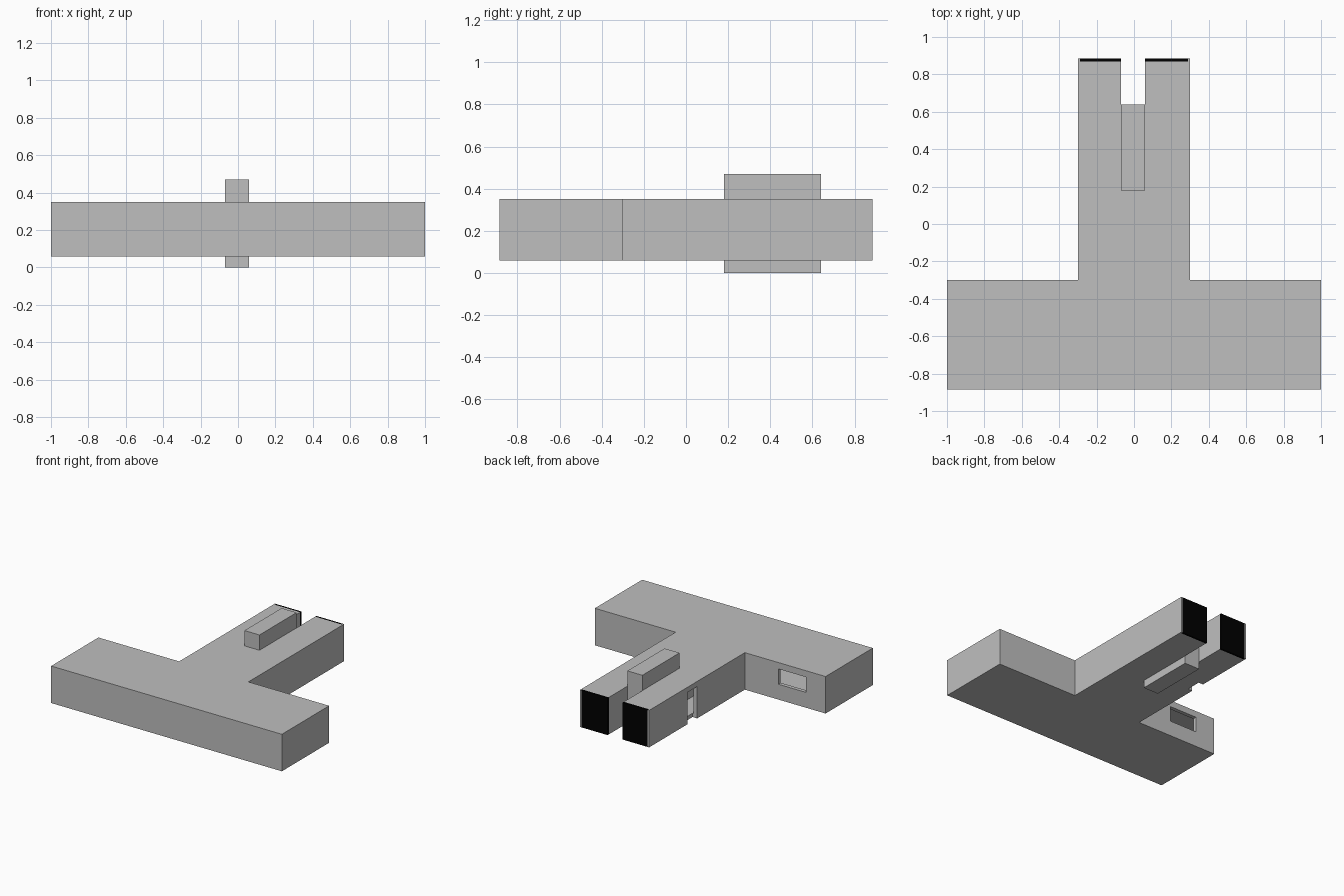
import bpy
import bmesh

if "Cube" in bpy.data.objects:
    bpy.data.objects.remove(bpy.data.objects["Cube"], do_unlink=True)


def material(name, value):
    mat = bpy.data.materials.new(name)
    mat.use_nodes = True
    colour = (value, value, value, 1)
    mat.diffuse_color = colour
    mat.node_tree.nodes["Principled BSDF"].inputs["Base Color"].default_value = colour
    return mat


GREY = material("light grey", 0.52)
BLACK = material("black", 0.0)


def prism(name, outline, z0, z1, mat):
    """Extrude a flat outline from z0 up to z1."""
    bm = bmesh.new()
    base = bm.faces.new([bm.verts.new((x, y, z0)) for x, y in outline])
    top = bmesh.ops.extrude_face_region(bm, geom=[base])["geom"]
    verts = [v for v in top if isinstance(v, bmesh.types.BMVert)]
    bmesh.ops.translate(bm, verts=verts, vec=(0, 0, z1 - z0))
    bmesh.ops.recalc_face_normals(bm, faces=bm.faces)
    mesh = bpy.data.meshes.new(name)
    bm.to_mesh(mesh)
    bm.free()
    mesh.materials.append(mat)
    obj = bpy.data.objects.new(name, mesh)
    bpy.context.collection.objects.link(obj)
    return obj


def box(name, x0, x1, y0, y1, z0, z1, mat=GREY):
    return prism(name, [(x0, y0), (x1, y0), (x1, y1), (x0, y1)], z0, z1, mat)


def cut(target, cutter):
    mod = target.modifiers.new("cut", "BOOLEAN")
    mod.operation = "DIFFERENCE"
    mod.solver = "EXACT"
    mod.object = cutter
    bpy.context.view_layer.objects.active = target
    bpy.ops.object.modifier_apply(modifier=mod.name)
    bpy.data.objects.remove(cutter, do_unlink=True)


LOW, HIGH = 0.06, 0.35
BACK, PLATE = 0.885, 0.87
IN_L, IN_R = -0.07, 0.06

# T-shaped building with a slot between two prongs
outline = [(-1, -BACK), (1, -BACK), (1, -0.3), (0.3, -0.3), (0.3, PLATE),
           (IN_R, PLATE), (IN_R, 0.18), (IN_L, 0.18), (IN_L, PLATE),
           (-0.3, PLATE), (-0.3, -0.3), (-1, -0.3)]
body = prism("body", outline, LOW, HIGH, GREY)

# Hollow rooms, then the window and doorway that open into them
cut(body, box("wing_room", -0.97, -0.33, -0.855, -0.33, 0.09, 0.32))
cut(body, box("prong_room", -0.27, -0.1, 0.0, 0.84, 0.09, 0.32))
cut(body, box("window", -0.83, -0.59, -0.35, -0.25, 0.18, 0.30))
cut(body, box("doorway", -0.35, -0.26, 0.29, 0.41, 0.03, 0.31))

# Tall block standing in the slot
box("core_block", IN_L, IN_R, 0.18, 0.64, 0, 0.47)

# Black end doors with a narrow grey jamb on the outer edge
for side, inner, sign in (("right", IN_L, -1), ("left", IN_R, 1)):
    edge = sign * 0.288
    box(side + "_end_door", min(inner, edge), max(inner, edge),
        PLATE, BACK, LOW, HIGH, BLACK)
    outer = sign * 0.3
    box(side + "_jamb", min(edge, outer), max(edge, outer), PLATE, BACK, LOW, HIGH)
